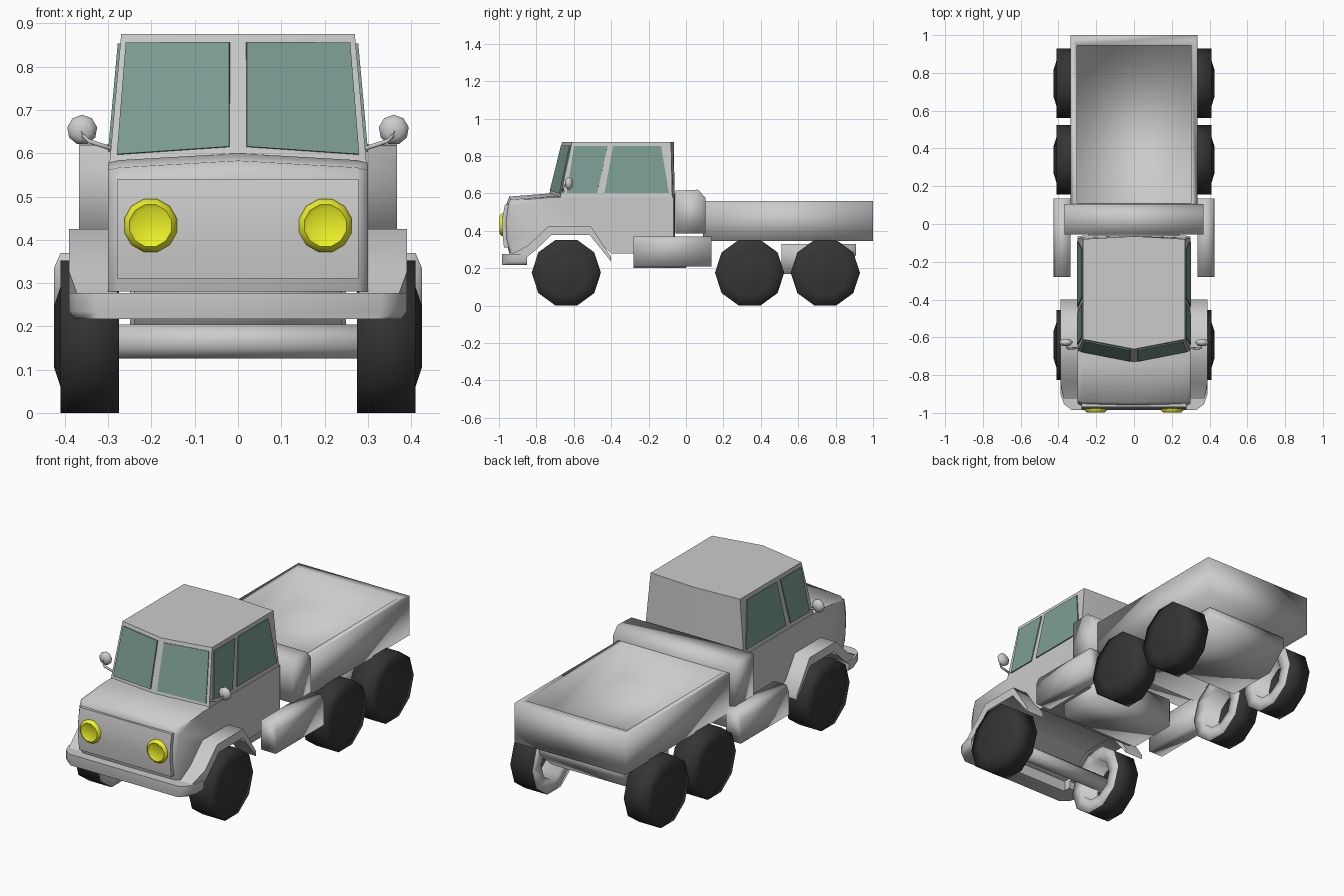
import bpy, bmesh, math
from mathutils import Vector

if "Cube" in bpy.data.objects:
    bpy.data.objects.remove(bpy.data.objects["Cube"])


def material(name, rgb):
    m = bpy.data.materials.new(name)
    m.diffuse_color = (*rgb, 1)
    m.use_nodes = True
    m.node_tree.nodes["Principled BSDF"].inputs["Base Color"].default_value = m.diffuse_color
    return m


RUBBER = material("rubber", (0.035, 0.035, 0.035))
GLASS = material("glass", (0.20, 0.34, 0.30))
YELLOW = material("yellow", (0.85, 0.88, 0.02))
GREY = material("grey", (0.8, 0.8, 0.8))


def loft(name, rings, mat=None, angle=180):
    """Bridge equal-sized rings of points, cap both ends, smooth up to an angle."""
    bm = bmesh.new()
    loops = [[bm.verts.new(p) for p in ring] for ring in rings]
    n = len(loops[0])
    for a, b in zip(loops, loops[1:]):
        for i in range(n):
            j = (i + 1) % n
            bm.faces.new((a[i], a[j], b[j], b[i]))
    bm.faces.new(loops[0])
    bm.faces.new(loops[-1])
    bmesh.ops.recalc_face_normals(bm, faces=bm.faces)
    me = bpy.data.meshes.new(name)
    bm.to_mesh(me)
    bm.free()
    ob = bpy.data.objects.new(name, me)
    bpy.context.collection.objects.link(ob)
    if mat:
        me.materials.append(mat)
    bpy.ops.object.select_all(action='DESELECT')
    ob.select_set(True)
    bpy.context.view_layer.objects.active = ob
    bpy.ops.object.shade_smooth_by_angle(angle=math.radians(angle))
    return ob


def rect(x0, x1, y0, y1, z):
    return [(x0, y0, z), (x1, y0, z), (x1, y1, z), (x0, y1, z)]


def side_extrude(name, profile, x0, x1, angle=180):
    return loft(name, [[(x, y, z) for y, z in profile] for x in (x0, x1)], angle=angle)


def circle(r, n):
    """Points of a polygon with a flat bottom edge."""
    return [(r * math.sin(math.tau * (i + .5) / n),
             -r * math.cos(math.tau * (i + .5) / n)) for i in range(n)]


# Lower cab and hood: side profile lofted over the width
profile = [(-.945, .28), (-.965, .35), (-.97, .45), (-.958, .55), (-.945, .583), (-.73, .60),
           (-.06, .60), (-.06, .28), (-.40, .28), (-.50, .38), (-.73, .38), (-.83, .28)]
stations = []
for x, dy, dz in [(-.30, .02, -.022), (-.275, .005, -.016), (0, 0, 0),
                  (.275, .005, -.016), (.30, .02, -.022)]:
    stations.append([(x, y + (dy if y < -.85 else -.3 * dy if y > -.1 else 0),
                      z + (dz if z > .5 else 0)) for y, z in profile])
loft("cab_body", stations, angle=72)

# Upper cab with a V-shaped windscreen
low = [(0, -.735, .58), (.298, -.675, .565), (.298, -.073, .565), (0, -.061, .58)]
top = [(0, -.662, .875), (.27, -.61, .875), (.27, -.08, .875), (0, -.065, .875)]


def whole(half):
    return half + [(-x, y, z) for x, y, z in half[2:0:-1]]


loft("cab_upper", [whole(low), whole(top)], angle=40)


def pane(name, a, b, c, d, uv, s):
    """Thin glass sheet laid on the wall a-b-c-d (bottom pair, then top pair)."""
    a, b, c, d = map(Vector, (a, b, c, d))
    pts = [a.lerp(b, u).lerp(d.lerp(c, u), v) for u, v in uv]
    nrm = (pts[1] - pts[0]).cross(pts[2] - pts[0]).normalized() * .006
    rings = [[(s * p.x, p.y, p.z) for p in (q + k * nrm for q in pts)] for k in (-1, 1)]
    loft(name, rings, GLASS, 30)


# Front grille panel
side_extrude("front_panel", [(-.93, .31), (-.973, .31), (-.983, .40), (-.980, .48),
                             (-.968, .54), (-.93, .54)], -.278, .278, 40)

# Bumper with rounded corners
bump = [(.33, -.985), (.37, -.955), (.39, -.90), (.39, -.85), (.28, -.85), (.28, -.89)]
outline = bump + [(-x, y) for x, y in reversed(bump)]
loft("bumper", [[(x * k, y, z) for x, y in outline]
                for z, k in ((.217, .97), (.235, 1), (.277, 1))], angle=60)

# Flatbed: hollow tray, softly shaded like the rest of the rear
loft("bed", [rect(-.335, .335, .09, 1, .345), rect(-.335, .335, .09, 1, .56),
             rect(-.303, .303, .11, .945, .56), rect(-.303, .303, .11, .945, .375)])
side_extrude("bed_headboard", [(-.055, .385), (.105, .385), (.105, .575), (.065, .62),
                               (-.055, .615)], -.368, .368)

# Chassis, front axle and rear axle housing
side_extrude("chassis", [(-.28, .20), (0, .20), (0, .36), (-.28, .36)], -.24, .24)
side_extrude("rear_axle_housing", [(.51, .17), (.80, .17), (.91, .27), (.91, .33), (.51, .33)],
             -.25, .25)
loft("front_axle", [[(x, -.64 + a, .165 + b) for a, b in circle(.042, 8)]
                    for x in (-.39, .39)])

fender = [(-.94, .27), (-.84, .325), (-.735, .425), (-.51, .425), (-.40, .26), (-.40, .235),
          (-.515, .378), (-.72, .378), (-.80, .30), (-.85, .26)]
wheel = [(.11, .38), (.11, .275), (.185, .275), (.185, .41), (.122, .41), (.075, .425)]
lamp = [(.055, -.955), (.063, -.972), (.063, -.985), (.050, -.997), (.042, -.992)]

for s, side in ((1, "right"), (-1, "left")):
    # Windscreen and side windows
    pane("windscreen_" + side, low[0], low[1], top[1], top[0],
         [(.065, .12), (.945, .10), (.95, .935), (.07, .935)], s)
    pane("front_window_" + side, low[1], low[2], top[2], top[1],
         [(.05, .12), (.325, .12), (.365, .93), (.03, .93)], s)
    pane("rear_window_" + side, low[1], low[2], top[2], top[1],
         [(.39, .12), (.97, .12), (.90, .93), (.42, .93)], s)

    # Front fender, tapering in toward the bumper corner
    loft("fender_" + side, [[(s * (x - (.02 if x > .3 and y < -.9 else 0)), y, z)
                             for y, z in fender] for x in (.28, .39)], angle=72)

    # Side storage box
    loft("side_box_" + side, [[(s * x, y, z) for x, z in
                               [(.335, .21), (.425, .21), (.425, .335), (.41, .37), (.335, .37)]]
                              for y in (-.28, .135)])

    # Wheels: dark outside, grey inner rim
    for y, pos in ((-.64, "front"), (.34, "middle"), (.745, "rear")):
        ob = loft(f"wheel_{pos}_{side}", [[(s * x, y + a, .176 + b) for a, b in circle(r, 10)]
                                          for r, x in wheel], RUBBER, 95)
        ob.data.materials.append(GREY)
        for f in ob.data.polygons[:20]:
            f.material_index = 1

    # Headlight
    loft("headlight_" + side, [[(s * .202 + a, y, .433 + b) for a, b in circle(r, 12)]
                               for r, y in lamp], YELLOW, 50)

    # Mirror head and bent arm
    loft("mirror_" + side, [[(s * (.36 + a), y, .654 + b) for a, b in circle(r, 9)]
                            for r, y in ((.02, -.645), (.035, -.632), (.035, -.622), (.02, -.608))])
    arm = [(.285, -.655, .608), (.345, -.66, .628), (.36, -.652, .642), (.362, -.63, .655)]
    loft("mirror_arm_" + side, [[(s * x, y + a, z + b) for a, b in circle(.006, 6)]
                                for x, y, z in arm])
